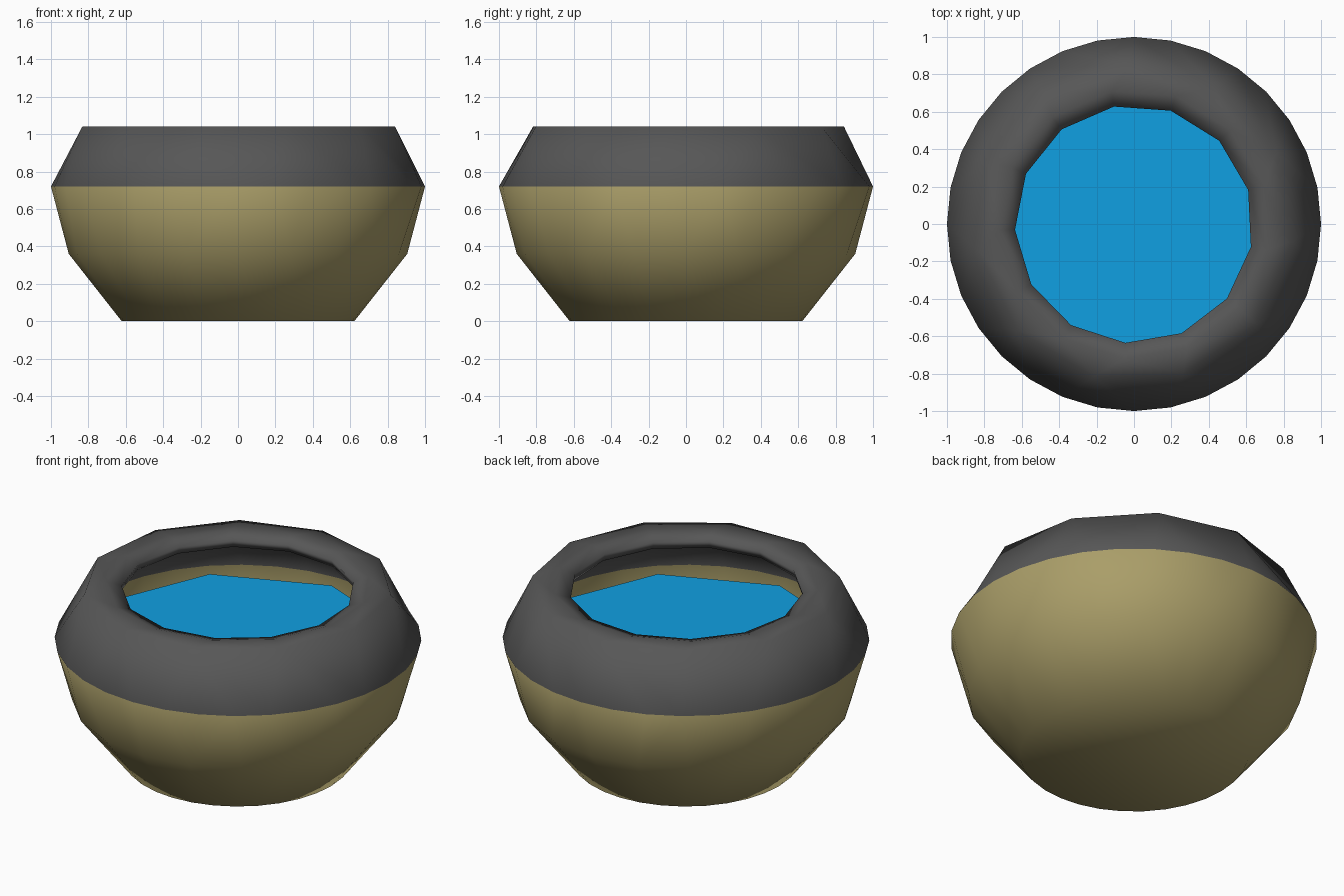
import bpy, bmesh, math

old = bpy.data.objects.get("Cube")
if old:
    bpy.data.objects.remove(old, do_unlink=True)


def material(name, rgb):
    m = bpy.data.materials.new(name)
    m.use_nodes = True
    m.diffuse_color = (*rgb, 1)
    bsdf = next(n for n in m.node_tree.nodes if n.type == 'BSDF_PRINCIPLED')
    bsdf.inputs["Base Color"].default_value = (*rgb, 1)
    return m


clay = material("tan clay", (0.40, 0.34, 0.14))
glaze = material("dark grey glaze", (0.095, 0.095, 0.095))
blue = material("water blue", (0.005, 0.35, 0.76))


def ring(bm, radius, z, sides, phase=0):
    """Closed loop of (angle, vertex), sorted by angle from zero."""
    angles = sorted((math.radians(phase) + math.tau * i / sides) % math.tau
                    for i in range(sides))
    return [(a, bm.verts.new((radius * math.cos(a), radius * math.sin(a), z)))
            for a in angles]


def stitch(bm, low, high):
    """Join two loops that may have different side counts."""
    def at(loop, i):
        turn, k = divmod(i, len(loop))
        return loop[k][0] + turn * math.tau, loop[k][1]

    i = j = 0
    while i < len(low) or j < len(high):
        a0, a1 = at(low, i), at(low, i + 1)
        b0, b1 = at(high, j), at(high, j + 1)
        step_low = i < len(low) and (j == len(high) or a1[0] <= b1[0] + 1e-5)
        step_high = j < len(high) and not step_low
        if step_low and j < len(high) and abs(a1[0] - b1[0]) < 1e-4:
            bm.faces.new((a0[1], a1[1], b1[1], b0[1]))
            i, j = i + 1, j + 1
        elif step_high:
            bm.faces.new((a0[1], b1[1], b0[1]))
            j += 1
        else:
            bm.faces.new((a0[1], a1[1], b0[1]))
            i += 1


def finish(bm, name, mats):
    mesh = bpy.data.meshes.new(name)
    bm.to_mesh(mesh)
    bm.free()
    obj = bpy.data.objects.new(name, mesh)
    bpy.context.collection.objects.link(obj)
    for m in mats:
        mesh.materials.append(m)
    return obj


# Pot: outer wall, faceted rim, rolled lip, then inner wall down to the floor
SEAM = 0.72
profile = [
    (0.622, 0.0, 32, 0),
    (0.905, 0.36, 20, 0),
    (1.0, SEAM, 32, 0),
    (0.845, 1.04, 11, 59),
    (0.72, 1.04, 13, 72),
    (0.637, 1.015, 13, 72),
    (0.65, 0.97, 13, 72),
    (0.80, 0.98, 13, 72),
    (0.955, SEAM, 32, 0),
    (0.85, 0.36, 20, 0),
    (0.58, 0.05, 32, 0),
]
bm = bmesh.new()
loops = [ring(bm, *p) for p in profile]
for low, high in zip(loops, loops[1:]):
    stitch(bm, low, high)
bm.faces.new([v for _, v in reversed(loops[0])])
bm.faces.new([v for _, v in loops[-1]])
bmesh.ops.recalc_face_normals(bm, faces=bm.faces)
for f in bm.faces:
    f.smooth = True
    f.material_index = int(f.calc_center_median().z > SEAM)
finish(bm, "pot", [clay, glaze])

# Water: a coarse, flat-topped surface inside the pot
bm = bmesh.new()
surface = ring(bm, 0.89, 0.70, 8, 45)
bm.faces.new([v for _, v in surface])
finish(bm, "water", [blue])
